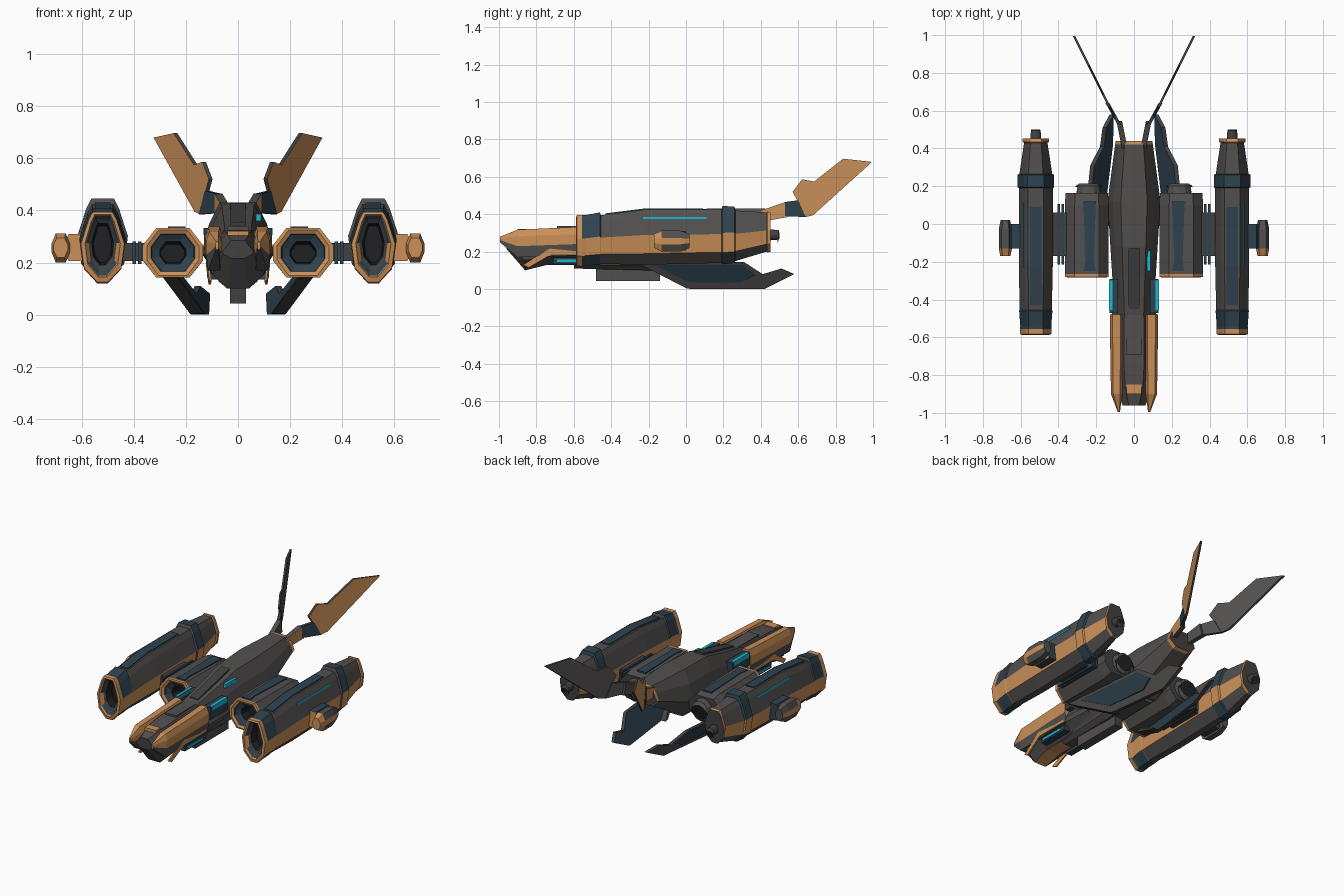
import bpy, bmesh, math
from mathutils import Matrix

COLORS = {
    "hull_grey": (0.085, 0.08, 0.078), "dark_grey": (0.055, 0.053, 0.053), "black": (0.014, 0.015, 0.017),
    "orange": (0.60, 0.28, 0.10), "slate_blue": (0.028, 0.055, 0.078), "cyan": (0.01, 0.50, 0.65),
}
MATS = {}
for n, c in COLORS.items():
    MATS[n] = bpy.data.materials.new(n)
    MATS[n].diffuse_color = (*c, 1)
G, D, K, O, B, C = COLORS


def finish(name, bm, used, mirror):
    bmesh.ops.recalc_face_normals(bm, faces=bm.faces)
    me = bpy.data.meshes.new(name)
    bm.to_mesh(me)
    bm.free()
    for m in used:
        me.materials.append(MATS[m])
    ob = bpy.data.objects.new(name, me)
    bpy.context.collection.objects.link(ob)
    if mirror:
        ob.modifiers.new("mirror", 'MIRROR').use_mirror_merge = False
    return ob


def loft(name, prof, side, bottom, stations, caps=(G, G), cx=0.0, mirror=True):
    """Sweep a half profile (u, v top to bottom) along y; side = colour per profile segment.
    station = (y, half width, z low, z high, [colour], [x shift])"""
    used = list(COLORS)
    bm = bmesh.new()
    full = prof + [(-u, v) for u, v in reversed(prof)]
    cols = side + [bottom] + side[::-1] + [side[0]]
    rings = []
    for s in stations:
        dx = s[5] if len(s) > 5 else 0
        rings.append([bm.verts.new((cx + dx + u * s[1], s[0], s[2] + v * (s[3] - s[2]))) for u, v in full])
    n = len(full)
    for a, b, s in zip(rings, rings[1:], stations):
        over = s[4] if len(s) > 4 else None
        for i in range(n):
            f = bm.faces.new((a[i], a[(i + 1) % n], b[(i + 1) % n], b[i]))
            # blue collars leave the orange side stripe visible
            col = over if over and not (over == B and cols[i] == O) else cols[i]
            f.material_index = used.index(col)
    for r, c in ((rings[0], caps[0]), (rings[-1], caps[1])):
        bm.faces.new(r).material_index = used.index(c)
    return finish(name, bm, used, mirror)


def plate(name, pts, xf, t, outer, inner, edge):
    """Thin side plate from a y-z outline; xf gives x at (y, z)."""
    bm = bmesh.new()
    a = [bm.verts.new((xf(y, z) + t / 2, y, z)) for y, z in pts]
    b = [bm.verts.new((xf(y, z) - t / 2, y, z)) for y, z in pts]
    bm.faces.new(a).material_index = 0
    bm.faces.new(b).material_index = 1
    for i in range(len(pts)):
        j = (i + 1) % len(pts)
        bm.faces.new((a[i], a[j], b[j], b[i])).material_index = 2
    return finish(name, bm, [outer, inner, edge], True)


def box(name, x, y, z, col, mirror=True):
    bm = bmesh.new()
    bmesh.ops.create_cube(bm, size=1)
    for v in bm.verts:
        v.co = [r[0] + (c + 0.5) * (r[1] - r[0]) for c, r in zip(v.co, (x, y, z))]
    return finish(name, bm, [col], mirror)


def nozzle(name, x, z, r, y0, y1, col):
    bm = bmesh.new()
    bmesh.ops.create_cone(bm, cap_ends=True, segments=12, radius1=r, radius2=r * 0.85, depth=y1 - y0)
    bm.transform(Matrix.Translation((x, (y0 + y1) / 2, z)) @ Matrix.Rotation(-math.pi / 2, 4, 'X'))
    end = [f for f in bm.faces if len(f.verts) > 4 and f.calc_center_median().y > (y0 + y1) / 2]
    bmesh.ops.inset_region(bm, faces=end, thickness=r * 0.2, depth=-0.02)
    for f in end:
        f.material_index = 1
    return finish(name, bm, [col, K], True)


OCT = [(0.55, 1), (1, 0.65), (1, 0.35), (0.55, 0)]
SLAB = [(1, 1), (1, 0)]

# Outer engines: hollow intake, orange lip, collars and tapering tail
ENG = [(0.45, 1), (0.65, 0.88), (1, 0.54), (0.85, 0.2), (0.25, 0)]
loft("outer_engine", ENG, [G, G, O, G], G, [
    (-0.50, 0.035, 0.20, 0.34, K), (-0.55, 0.042, 0.19, 0.35, D), (-0.56, 0.054, 0.17, 0.365, B),
    (-0.575, 0.064, 0.15, 0.38, O), (-0.588, 0.068, 0.145, 0.385, O), (-0.583, 0.084, 0.125, 0.395, O),
    (-0.555, 0.084, 0.12, 0.395, B), (-0.54, 0.082, 0.125, 0.395, B), (-0.46, 0.088, 0.13, 0.41),
    (-0.455, 0.085, 0.135, 0.395), (-0.22, 0.09, 0.13, 0.425), (0.19, 0.09, 0.14, 0.425, G),
    (0.195, 0.097, 0.132, 0.445, B), (0.26, 0.097, 0.14, 0.44, B), (0.265, 0.087, 0.15, 0.42),
    (0.43, 0.062, 0.20, 0.41, O), (0.435, 0.07, 0.195, 0.415, O), (0.452, 0.07, 0.20, 0.41)],
    caps=(K, D), cx=0.52)
loft("engine_top_panel", SLAB, [B], B, [
    (-0.43, 0.03, 0.38, 0.405), (-0.22, 0.03, 0.41, 0.431), (0.09, 0.03, 0.41, 0.431)], caps=(B, B), cx=0.52)
box("engine_light", (0.575, 0.586), (-0.23, 0.11), (0.375, 0.386), C)
nozzle("engine_nozzle", 0.52, 0.29, 0.03, 0.44, 0.495, D)

# Side thruster blocks on the engine flanks
loft("side_thruster_strut", OCT, [B, B, O], B, [
    (-0.13, 0.045, 0.205, 0.31), (0.0, 0.045, 0.205, 0.31)], caps=(O, B), cx=0.625)
loft("side_thruster", OCT, [G, O, G], G, [
    (-0.17, 0.027, 0.22, 0.295, O), (-0.13, 0.035, 0.2, 0.312), (-0.03, 0.035, 0.2, 0.312),
    (0.02, 0.025, 0.22, 0.295)], caps=(O, G), cx=0.681)

# Inner intake pods
loft("inner_pod", OCT, [G, G, G], G, [
    (-0.18, 0.045, 0.2, 0.27, K), (-0.25, 0.05, 0.195, 0.28, B), (-0.255, 0.06, 0.185, 0.29, B),
    (-0.265, 0.08, 0.17, 0.305, B), (-0.275, 0.085, 0.165, 0.31, O), (-0.283, 0.1, 0.15, 0.325, O),
    (-0.28, 0.116, 0.142, 0.333, O), (-0.265, 0.116, 0.142, 0.333), (0.1, 0.116, 0.142, 0.33),
    (0.165, 0.112, 0.16, 0.315)], caps=(K, D), cx=0.25)
loft("pod_top_strip", SLAB, [B], B, [
    (-0.25, 0.033, 0.32, 0.338), (-0.2, 0.022, 0.32, 0.338), (0.12, 0.033, 0.315, 0.336)], caps=(B, B), cx=0.235)
nozzle("pod_nozzle", 0.24, 0.24, 0.068, 0.15, 0.2, G)

# Pylons between pods and engines
box("pylon_core", (0.35, 0.45), (-0.17, 0.06), (0.205, 0.275), D)
for i, x in enumerate((0.37, 0.392)):
    box(f"pylon_rib_{i}", (x, x + 0.014), (-0.215, 0.105), (0.195, 0.28), B)

# Central fuselage rising to the tail
loft("fuselage", [(0.5, 1), (0.8, 0.72), (1, 0.35), (0.5, 0)], [G, G, G], G, [
    (-0.52, 0.1, 0.13, 0.33), (-0.28, 0.115, 0.12, 0.38), (-0.12, 0.125, 0.12, 0.42),
    (0.12, 0.14, 0.13, 0.43), (0.42, 0.1, 0.30, 0.43, O), (0.44, 0.098, 0.31, 0.428)],
    caps=(G, D), mirror=False)
loft("spine_ridge", SLAB, [D], D, [
    (-0.45, 0.028, 0.32, 0.352), (-0.13, 0.03, 0.4, 0.428)], mirror=False)
box("spine_light", (0.07, 0.088), (-0.25, -0.14), (0.36, 0.386), C, False)

# Nose core with small orange chin and diagonal stripe
loft("nose", [(0.45, 1), (0.55, 0.88), (1, 0.4), (0.95, 0.25), (0.4, 0)], [G, G, G, G], O, [
    (-0.96, 0.06, 0.215, 0.285, G), (-0.86, 0.105, 0.10, 0.315), (-0.74, 0.118, 0.13, 0.325),
    (-0.48, 0.118, 0.13, 0.335, G), (-0.3, 0.11, 0.13, 0.34)], caps=(D, G), mirror=False)
box("nose_top_patch", (-0.04, 0.04), (-0.9, -0.85), (0.30, 0.322), O, False)
box("canopy_plate", (-0.04, 0.04), (-0.69, -0.46), (0.31, 0.338), G, False)
plate("chin_stripe", [(-0.87, 0.13), (-0.84, 0.115), (-0.72, 0.185), (-0.5, 0.185), (-0.5, 0.225), (-0.73, 0.22)],
      lambda y, z: 0.106 + 0.09 * (y + 0.87) if y < -0.8 else 0.118, 0.009, O, O, O)

# Pointed orange cheeks beside the nose
loft("nose_cheek", [(0.6, 1), (1, 0.75), (1, 0.4), (0.8, 0)], [O, O, G], G, [
    (-0.995, 0.006, 0.25, 0.28, None, -0.012), (-0.9, 0.03, 0.17, 0.318), (-0.58, 0.035, 0.18, 0.332),
    (-0.48, 0.035, 0.18, 0.338)], caps=(O, O), cx=0.092)

# Shoulder vents with light strips
box("shoulder_vent", (0.085, 0.13), (-0.47, -0.29), (0.25, 0.33), B)
box("shoulder_light", (0.115, 0.133), (-0.455, -0.30), (0.305, 0.333), C)
box("chin_vent", (0.075, 0.116), (-0.71, -0.5), (0.135, 0.17), B)
box("chin_light", (0.085, 0.119), (-0.69, -0.53), (0.145, 0.158), C)

# Belly: keel and gun box
loft("belly_keel", OCT, [G, G, G], G, [
    (-0.6, 0.05, 0.11, 0.16), (-0.2, 0.075, 0.1, 0.18), (0.1, 0.08, 0.11, 0.2)], caps=(O, G), mirror=False)
loft("gun_box", SLAB, [G], G, [
    (-0.48, 0.03, 0.042, 0.13), (-0.14, 0.03, 0.042, 0.13)], caps=(D, D), mirror=False)

# Lower fins leaning inward: thick leading edge and blue panel on the outside
fin_x = lambda y, z: 0.172 + 0.55 * z - 0.1 * y - 0.2 * max(0, y - 0.38)
plate("lower_fin", [(-0.27, 0.145), (0.0, 0.005), (0.03, 0.0), (0.42, 0.0), (0.58, 0.08), (0.51, 0.11),
                    (0.41, 0.08), (0.31, 0.145)], fin_x, 0.022, G, B, D)
plate("fin_leading_edge", [(-0.27, 0.145), (0.0, 0.005), (0.03, 0.003), (-0.21, 0.145)],
      lambda y, z: fin_x(y, z) - 0.02, 0.05, G, D, D)
plate("lower_fin_panel", [(-0.17, 0.13), (0.02, 0.035), (0.29, 0.035), (0.37, 0.075), (0.3, 0.13)],
      lambda y, z: fin_x(y, z) + 0.01, 0.008, B, B, B)

# Tail fins: orange root, blue joint, swept notched blade
blade_x = lambda y, z: 0.11 + 0.5 * (y - 0.58)
root_x = lambda y, z: 0.055 + 0.2 * (y - 0.43)
plate("tail_root", [(0.40, 0.36), (0.40, 0.42), (0.53, 0.465), (0.545, 0.385)], root_x, 0.03, O, G, G)
plate("tail_joint", [(0.53, 0.39), (0.525, 0.465), (0.6, 0.475), (0.64, 0.385)],
      lambda y, z: 0.08 + 0.55 * (y - 0.53), 0.02, B, G, B)
plate("tail_blade", [(0.64, 0.385), (0.6, 0.465), (0.57, 0.52), (0.62, 0.587), (0.685, 0.575), (0.84, 0.697),
                     (0.995, 0.68), (0.68, 0.395)], blade_x, 0.014, O, G, D)
